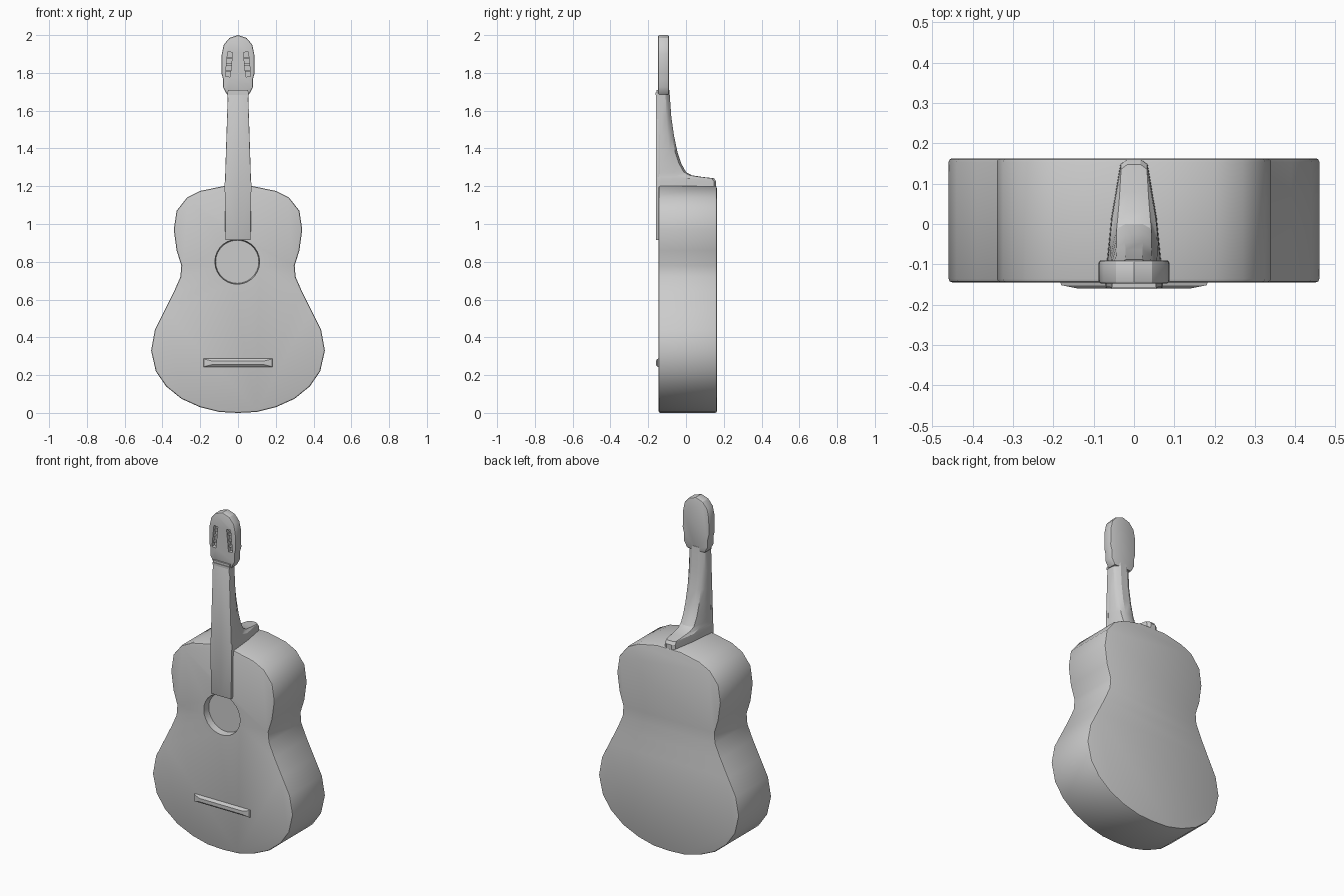
import bpy, bmesh, math
from mathutils import Matrix

cube = bpy.data.objects.get("Cube")
if cube:
    bpy.data.objects.remove(cube)

grey = bpy.data.materials.new("plain grey")
grey.use_nodes = True
grey.diffuse_color = (0.6, 0.6, 0.6, 1)
grey.node_tree.nodes["Principled BSDF"].inputs["Base Color"].default_value = (0.6, 0.6, 0.6, 1)


def finish(name, bm, bevel=0):
    bmesh.ops.recalc_face_normals(bm, faces=bm.faces)
    mesh = bpy.data.meshes.new(name)
    bm.to_mesh(mesh)
    bm.free()
    mesh.materials.append(grey)
    obj = bpy.data.objects.new(name, mesh)
    bpy.context.collection.objects.link(obj)
    if bevel:
        mod = obj.modifiers.new("soft edge", 'BEVEL')
        mod.width, mod.segments = bevel, 2
        mod.limit_method, mod.angle_limit = 'ANGLE', math.radians(50)
        apply(obj, mod)
    return obj


def activate(obj):
    bpy.ops.object.select_all(action='DESELECT')
    obj.select_set(True)
    bpy.context.view_layer.objects.active = obj


def apply(obj, mod):
    activate(obj)
    bpy.ops.object.modifier_apply(modifier=mod.name)


def loft(name, rings, bevel=0):
    """Skin a row of equal-length closed rings and cap both ends."""
    bm = bmesh.new()
    loops = [[bm.verts.new(p) for p in ring] for ring in rings]
    n = len(loops[0])
    for a, b in zip(loops, loops[1:]):
        for i in range(n):
            j = (i + 1) % n
            bm.faces.new((a[i], a[j], b[j], b[i]))
    bm.faces.new(loops[0])
    bm.faces.new(loops[-1])
    return finish(name, bm, bevel)


def slab(name, half, front, back, bevel=0):
    """Mirror a half outline in x and extrude it from front to back."""
    outline = half + [(-x, z) for x, z in reversed(half) if x > 0]
    return loft(name, [[(x, y, z) for x, z in outline] for y in (front, back)], bevel)


def cut(obj, cutter):
    mod = obj.modifiers.new("cut", 'BOOLEAN')
    mod.object, mod.solver = cutter, 'EXACT'
    apply(obj, mod)
    bpy.data.objects.remove(cutter)


def box(name, centre, size, tilt=0):
    bm = bmesh.new()
    bmesh.ops.create_cube(bm, size=1, matrix=Matrix.Translation(centre)
                          @ Matrix.Rotation(tilt, 4, 'Y') @ Matrix.Diagonal((*size, 1)))
    return finish(name, bm)


# Hollow-waisted body
body = slab("body", [
    (0, 0), (0.1, 0.005), (0.2, 0.03), (0.3, 0.075), (0.38, 0.14), (0.435, 0.22),
    (0.46, 0.33), (0.44, 0.44), (0.39, 0.54), (0.34, 0.64), (0.305, 0.72), (0.3, 0.78),
    (0.325, 0.86), (0.34, 0.97), (0.325, 1.07), (0.27, 1.14), (0.2, 1.175),
    (0.08, 1.2), (0, 1.2)], -0.145, 0.163, 0.009)

# Shallow sound hole with a slightly flared wall
bm = bmesh.new()
bmesh.ops.create_cone(bm, cap_ends=True, segments=28, radius1=0.114, radius2=0.126, depth=0.1,
                      matrix=Matrix.Translation((-0.004, -0.155, 0.8)) @ Matrix.Rotation(math.pi / 2, 4, 'X'))
cut(body, finish("hole_cutter", bm))

# Neck sweeping into the heel: height, front half width, back half width, back depth
stations = [(1.17, 0.072, 0.035, 0.16), (1.225, 0.07, 0.033, 0.16), (1.242, 0.069, 0.032, 0.148),
            (1.25, 0.068, 0.036, 0.08), (1.258, 0.067, 0.04, 0.03), (1.275, 0.066, 0.043, 0),
            (1.32, 0.064, 0.044, -0.025), (1.38, 0.062, 0.044, -0.045),
            (1.47, 0.06, 0.043, -0.064), (1.57, 0.058, 0.042, -0.078), (1.71, 0.054, 0.04, -0.088)]
rings = []
for z, front, rear, depth in stations:
    half = [(front, -0.157), (front, -0.13), ((front + rear) / 2 + 0.004, (depth - 0.13) / 2),
            (rear, depth - 0.012), (rear * 0.5, depth)]
    rings.append([(x, y, z) for x, y in half] + [(-x, y, z) for x, y in reversed(half)])
neck = loft("neck", rings)

# Fingerboard running down to the sound hole
board = slab("fingerboard", [(0, 0.915), (0.067, 0.915), (0.07, 1.19), (0.054, 1.69), (0, 1.69)],
             -0.16, -0.14, 0.004)

# Headstock with two tuner slots
head = slab("headstock", [
    (0, 1.685), (0.058, 1.685), (0.08, 1.725), (0.08, 1.77), (0.088, 1.8), (0.086, 1.9),
    (0.075, 1.95), (0.045, 1.985), (0, 2)], -0.148, -0.09, 0.007)
parts = [body, neck, board, head]
for side in (-1, 1):
    cut(head, box("slot_cutter", (side * 0.048, -0.15, 1.845), (0.026, 0.05, 0.13), -side * 0.1))
    # Tuner posts bridging each slot
    for z in (1.81, 1.845, 1.88):
        parts.append(box("tuner_post", (side * 0.048, -0.134, z), (0.032, 0.012, 0.01)))

# Nut
parts.append(box("nut", (0, -0.155, 1.69), (0.112, 0.012, 0.014)))

# Bridge, tapering towards the front
parts.append(loft("bridge", [[(-w, y, 0.265 - h), (w, y, 0.265 - h), (w, y, 0.265 + h), (-w, y, 0.265 + h)]
                             for y, w, h in ((-0.14, 0.185, 0.024), (-0.152, 0.18, 0.02), (-0.16, 0.14, 0.01))]))

for obj in parts:
    activate(obj)
    bpy.ops.object.shade_smooth_by_angle(angle=math.radians(28))
